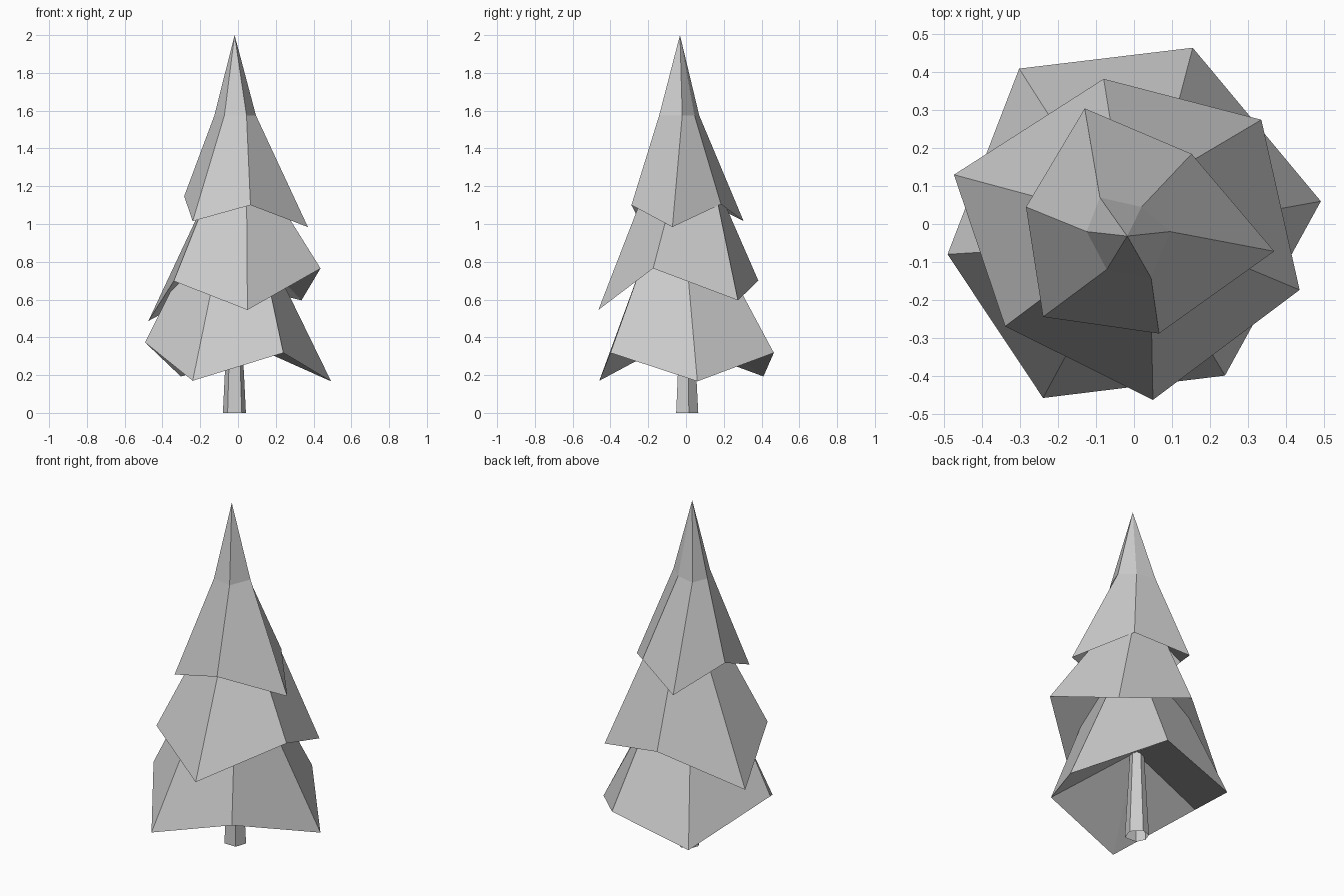
import bpy
import bmesh

if "Cube" in bpy.data.objects:
    bpy.data.objects.remove(bpy.data.objects["Cube"], do_unlink=True)


def make_material(name, colour):
    material = bpy.data.materials.new(name)
    material.use_nodes = True
    material.diffuse_color = colour
    material.node_tree.nodes["Principled BSDF"].inputs["Base Color"].default_value = colour
    return material


grey = make_material("plain grey", (0.6, 0.6, 0.6, 1))


def level(points, height):
    """Lift a flat outline to one height."""
    return [(x, y, height) for x, y in points]


def build_shell(name, rings, top, bottom=None):
    """Join rings downwards; close the top, and the bottom if given, to a point."""
    bm = bmesh.new()
    loops = [[bm.verts.new(point) for point in ring] for ring in rings]
    top_vert = bm.verts.new(top)
    bottom_vert = bm.verts.new(bottom) if bottom else None
    count = len(loops[0])
    for i in range(count):
        j = (i + 1) % count
        bm.faces.new((top_vert, loops[0][i], loops[0][j]))
        for upper, lower in zip(loops, loops[1:]):
            bm.faces.new((upper[i], lower[i], lower[j], upper[j]))
        if bottom_vert:
            bm.faces.new((loops[-1][j], loops[-1][i], bottom_vert))
    bmesh.ops.recalc_face_normals(bm, faces=bm.faces[:])
    mesh = bpy.data.meshes.new(name)
    bm.to_mesh(mesh)
    bm.free()
    mesh.materials.append(grey)
    obj = bpy.data.objects.new(name, mesh)
    bpy.context.collection.objects.link(obj)
    return obj


# Top tier: pointed tip, narrow shoulder, jagged rim, hollow underside
shoulder = level([(-.09, .07), (.02, .045), (.095, -.02),
                  (.045, -.142), (-.072, -.12), (-.125, -.02)], 1.575)
top_rim = [(-.13, .305, 1.015), (.152, .185, 1.105), (.37, -.072, .984),
           (.066, -.289, 1.1), (-.24, -.245, 1.015), (-.285, .045, 1.147)]
build_shell("top_branches", [shoulder, top_rim], (-.018, -.032, 2), (-.02, -.02, 1.38))

# Middle tier, tapering on inside the top tier
middle_neck = level([(-.045, .165), (.125, .15), (.165, -.06),
                     (.045, -.21), (-.14, -.12), (-.14, .04)], 1.2)
middle_rim = [(-.08, .383, .7), (.336, .275, .596), (.437, -.174, .765),
              (.05, -.464, .545), (-.34, -.27, .698), (-.475, .13, .486)]
build_shell("middle_branches", [middle_neck, middle_rim], (0, 0, 1.5), (-.01, 0, .96))

# Bottom tier, tapering on inside the middle tier
bottom_neck = level([(-.15, .17), (.08, .18), (.16, 0),
                     (.127, -.21), (-.1, -.2), (-.255, -.065)], .85)
bottom_rim = [(-.303, .41, .193), (.155, .465, .318), (.493, .06, .167),
              (.24, -.4, .318), (-.24, -.459, .17), (-.492, -.08, .373)]
build_shell("bottom_branches", [bottom_neck, bottom_rim], (0, 0, 1.15), (-.01, 0, .51))

# Six-sided trunk, narrowing upwards and open underneath
foot = [(.042, .015), (.02, -.052), (-.055, -.048), (-.08, 0), (-.06, .052), (-.01, .065)]
collar = [(x * .55 - .009, y * .55) for x, y in foot]
build_shell("trunk", [level(collar, .55), level(foot, 0)], (-.02, 0, .55))
